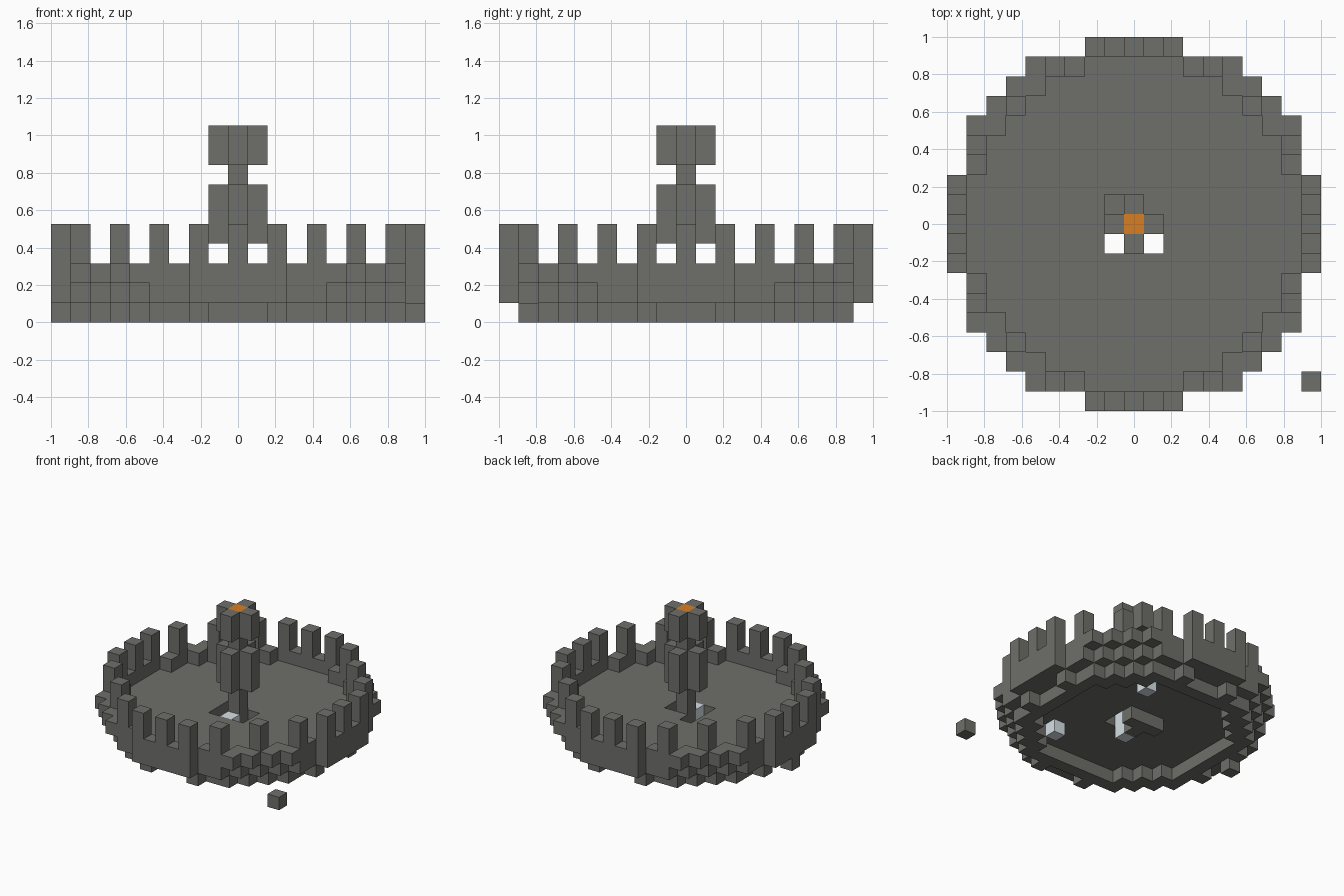
import bpy
import bmesh
from mathutils import Vector

U = 2 / 19  # edge length of one block

cube = bpy.data.objects.get("Cube")
if cube:
    bpy.data.objects.remove(cube, do_unlink=True)


def make_material(name, color):
    mat = bpy.data.materials.new(name)
    mat.use_nodes = True
    mat.diffuse_color = color
    mat.node_tree.nodes["Principled BSDF"].inputs["Base Color"].default_value = color
    return mat


stone = make_material("stone grey", (0.158, 0.158, 0.145, 1))
flame = make_material("flame orange", (0.68, 0.21, 0.018, 1))
pale = make_material("pale blue grey", (0.68, 0.75, 0.8, 1))


def mirrored(cells):
    """Repeat plan cells in all eight directions around the centre."""
    return {(sx * a, sy * b) for i, j in cells for a, b in ((i, j), (j, i))
            for sx in (-1, 1) for sy in (-1, 1)}


def layers(cells, low, high):
    return {(i, j, k) for i, j in cells for k in range(low, high + 1)}


def build(name, blocks, mat):
    """Skin a set of blocks, leaving out faces between neighbours."""
    bm = bmesh.new()
    for block in blocks:
        centre = Vector(block) * U + Vector((0, 0, U / 2))
        for axis in range(3):
            for sign in (-1, 1):
                step = [0, 0, 0]
                step[axis] = sign
                if tuple(a + b for a, b in zip(block, step)) in blocks:
                    continue
                n = Vector(step)
                s = Vector([float(a == (axis + 1) % 3) for a in range(3)])
                t = n.cross(s)
                corners = [centre + (n + s * p + t * q) * U / 2
                           for p, q in ((-1, -1), (1, -1), (1, 1), (-1, 1))]
                bm.faces.new([bm.verts.new(c) for c in corners])
    bmesh.ops.remove_doubles(bm, verts=bm.verts, dist=U / 100)
    mesh = bpy.data.meshes.new(name)
    bm.to_mesh(mesh)
    bm.free()
    mesh.materials.append(mat)
    obj = bpy.data.objects.new(name, mesh)
    bpy.context.collection.objects.link(obj)


# Round floor, with its diagonals cut in and a stairwell around the post
reach = [9, 9, 9, 8, 8, 7, 6, 5, 4, 2]
disc = {(i, j) for i in range(-9, 10) for j in range(-9, 10)
        if abs(j) <= reach[abs(i)]}
opening = {(i, j) for i in (-1, 0, 1) for j in (-1, 0, 1)} - {(0, 1), (1, 1)}
build("floor", layers(disc - opening, 1, 1), stone)

# Rim wall, one block thick
wall = mirrored([(0, 9), (1, 9), (2, 9), (3, 8), (4, 8), (5, 8), (5, 7),
                 (6, 7), (6, 6)])
build("rim_wall", layers(wall, 2, 2), stone)

# Battlements on alternating wall blocks
merlons = {(i, j) for i, j in wall
           if (i % 2 == 0 or abs(i) == 9) and (j % 2 == 0 or abs(j) == 9)
           and 1 not in (abs(i), abs(j))}
build("battlements", layers(merlons, 3, 4), stone)

# Stepped footing below the floor
footing = mirrored([(0, 7), (1, 7), (2, 7), (2, 8), (3, 7), (4, 7), (4, 6),
                    (5, 6), (5, 5)])
build("footing", layers(footing, 0, 0), stone)
build("side_foot", {(-9, 0, 0)}, stone)
build("ledge_under_opening", layers([(-1, 1), (0, 1), (1, 1)], 0, 0), stone)

# Pale blocks: one beside the post, two under the floor
build("pale_step", layers([(0, -1)], 0, 1), pale)
build("pale_under_blocks", layers([(4, -4), (3, 5)], 0, 0), pale)

# Central post with two cross-shaped collars
arms = mirrored([(0, 1)])
build("post", layers([(0, 0)], 0, 8), stone)
build("lower_collar", layers(arms, 4, 6), stone)
build("upper_collar", layers(arms, 8, 9), stone)
build("flame_block", {(0, 0, 9)}, flame)

# Loose block on the ground
build("loose_block", {(9, -8, 0)}, stone)
